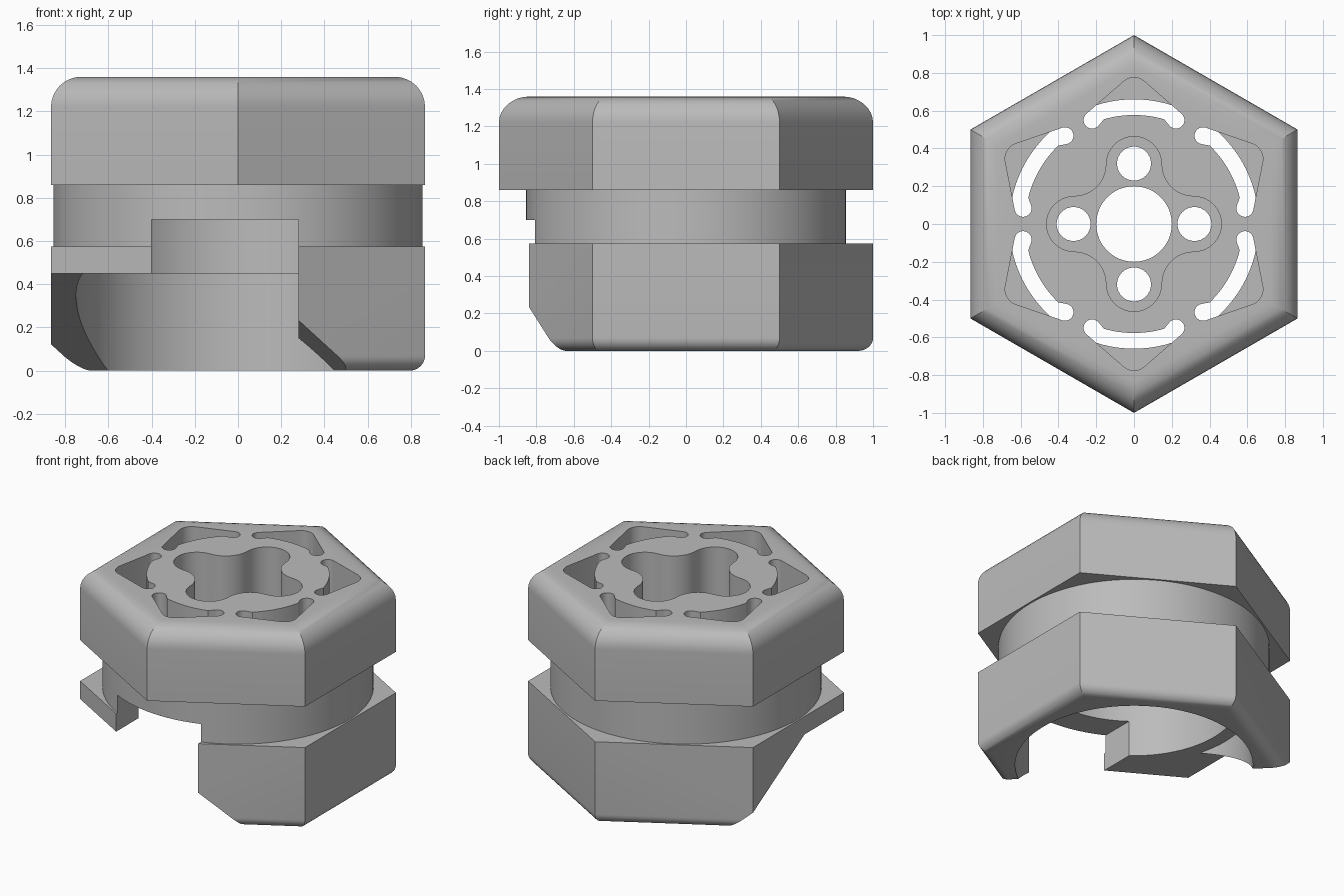
import bpy, bmesh
from math import sin, cos, radians, pi, tau
from mathutils import Matrix

cube = bpy.data.objects.get("Cube")
if cube:
    bpy.data.objects.remove(cube, do_unlink=True)

grey = bpy.data.materials.new("plain_grey")
grey.use_nodes = True
GREY = (0.5, 0.5, 0.5, 1)
grey.diffuse_color = GREY
grey.node_tree.nodes["Principled BSDF"].inputs["Base Color"].default_value = GREY


def arc(cx, cy, r, a0, a1, n):
    """Points on an arc, angles in degrees."""
    steps = [radians(a0 + (a1 - a0) * i / n) for i in range(n + 1)]
    return [(cx + r * cos(a), cy + r * sin(a)) for a in steps]


def add_object(name, bm, matrix=None):
    if matrix:
        bm.transform(matrix)
    bmesh.ops.recalc_face_normals(bm, faces=bm.faces)
    mesh = bpy.data.meshes.new(name)
    bm.to_mesh(mesh)
    bm.free()
    mesh.materials.append(grey)
    obj = bpy.data.objects.new(name, mesh)
    bpy.context.collection.objects.link(obj)
    return obj


def turned(name, profile, sides):
    """Stack rings of (radius, z) into a capped solid, one corner on +y."""
    bm = bmesh.new()
    rings = [[bm.verts.new((r * cos(pi / 2 + tau * i / sides),
                            r * sin(pi / 2 + tau * i / sides), z))
              for i in range(sides)] for r, z in profile]
    for low, high in zip(rings, rings[1:]):
        for i in range(sides):
            j = (i + 1) % sides
            bm.faces.new((low[i], low[j], high[j], high[i]))
    bm.faces.new(rings[0])
    bm.faces.new(rings[-1])
    return add_object(name, bm)


def prism(points, z0, z1, matrix=None):
    bm = bmesh.new()
    face = bm.faces.new([bm.verts.new((x, y, z0)) for x, y in points])
    out = bmesh.ops.extrude_face_region(bm, geom=[face])["geom"]
    top = [v for v in out if isinstance(v, bmesh.types.BMVert)]
    bmesh.ops.translate(bm, verts=top, vec=(0, 0, z1 - z0))
    obj = add_object("cutter", bm, matrix)
    obj.hide_render = True
    return obj


def bore(r, z0, z1, x=0, y=0, n=48):
    return prism(arc(x, y, r, 0, 360, n)[:-1], z0, z1)


def cut(part, cutters):
    for cutter in cutters:
        mod = part.modifiers.new("cut", 'BOOLEAN')
        mod.operation = 'DIFFERENCE'
        mod.solver = 'EXACT'
        mod.object = cutter
    bpy.context.view_layer.update()
    graph = bpy.context.evaluated_depsgraph_get()
    mesh = bpy.data.meshes.new_from_object(part.evaluated_get(graph))
    part.modifiers.clear()
    part.data = mesh


# Hexagonal cap and collar with rounded rims, round neck between
APOTHEM = cos(pi / 6)


def rim(radius, z, a0, a1):
    return [((x / APOTHEM), y) for x, y in
            arc(APOTHEM - radius, z, radius, a0, a1, 8)]


cap = turned("hex_cap", [(1, 0.86)] + rim(0.14, 1.22, 0, 90), 6)
neck = turned("round_neck", [(0.855, 0.575), (0.855, 0.86)], 96)
collar = turned("hex_collar", rim(0.07, 0.07, -90, 0) + [(1, 0.575)], 6)

# Cap openings: centre hole, four small holes, clover pocket
cap_cuts = [bore(0.2, 0.7, 1.5)]
clover = []
for k in range(4):
    a = k * pi / 2
    cap_cuts.append(bore(0.09, 0.7, 1.5, 0.32 * cos(a), 0.32 * sin(a), 32))
    lobe = arc(0.317, 0, 0.146, -90, 90, 16)
    lobe += arc(0.317, 0.317, 0.171, -90, -180, 10)[1:-1]
    clover += [(x * cos(a) - y * sin(a), x * sin(a) + y * cos(a)) for x, y in lobe]
cap_cuts.append(prism(clover, 0.96, 1.5))

# Six corner slots through the cap
half = arc(0.222, 0.55, 0.045, -140, 45, 12) + arc(0, 0.69, 0.085, 45, 85, 5)
slot = half + [(-x, y) for x, y in reversed(half)] + arc(0, 0, 0.577, 106, 74, 12)
for k in range(6):
    cap_cuts.append(prism(slot, 0.7, 1.5, Matrix.Rotation(k * pi / 3, 4, 'Z')))

# Side opening: straight channel, front notch and sloped ramp
diagonal = Matrix.Rotation(radians(225), 4, 'Z')
channel = prism([(0, -0.44), (2, -0.44), (2, 0.44), (0, 0.44)], 0.3, 1.0, diagonal)
notch = prism([(-0.4, -1.2), (0.28, -1.2), (0.28, -0.4), (-0.4, -0.4)], -0.1, 0.7)
ramp = prism([(-0.012, -0.1), (0.66, 0.45), (2, 0.45), (2, -0.1)], -2, 2,
             diagonal @ Matrix.Rotation(pi / 2, 4, 'X'))
inner = bore(0.66, 0.3, 1.0, n=96)
lower = bore(0.75, -0.1, 0.45, n=96)

cut(cap, cap_cuts)
cut(neck, [inner, channel, notch])
cut(collar, [inner, lower, channel, notch, ramp])

for cutter in set(cap_cuts + [channel, notch, ramp, inner, lower]):
    bpy.data.objects.remove(cutter, do_unlink=True)

bpy.ops.object.select_all(action='DESELECT')
for part in (cap, neck, collar):
    part.select_set(True)
bpy.context.view_layer.objects.active = cap
bpy.ops.object.shade_smooth_by_angle(angle=radians(25))
